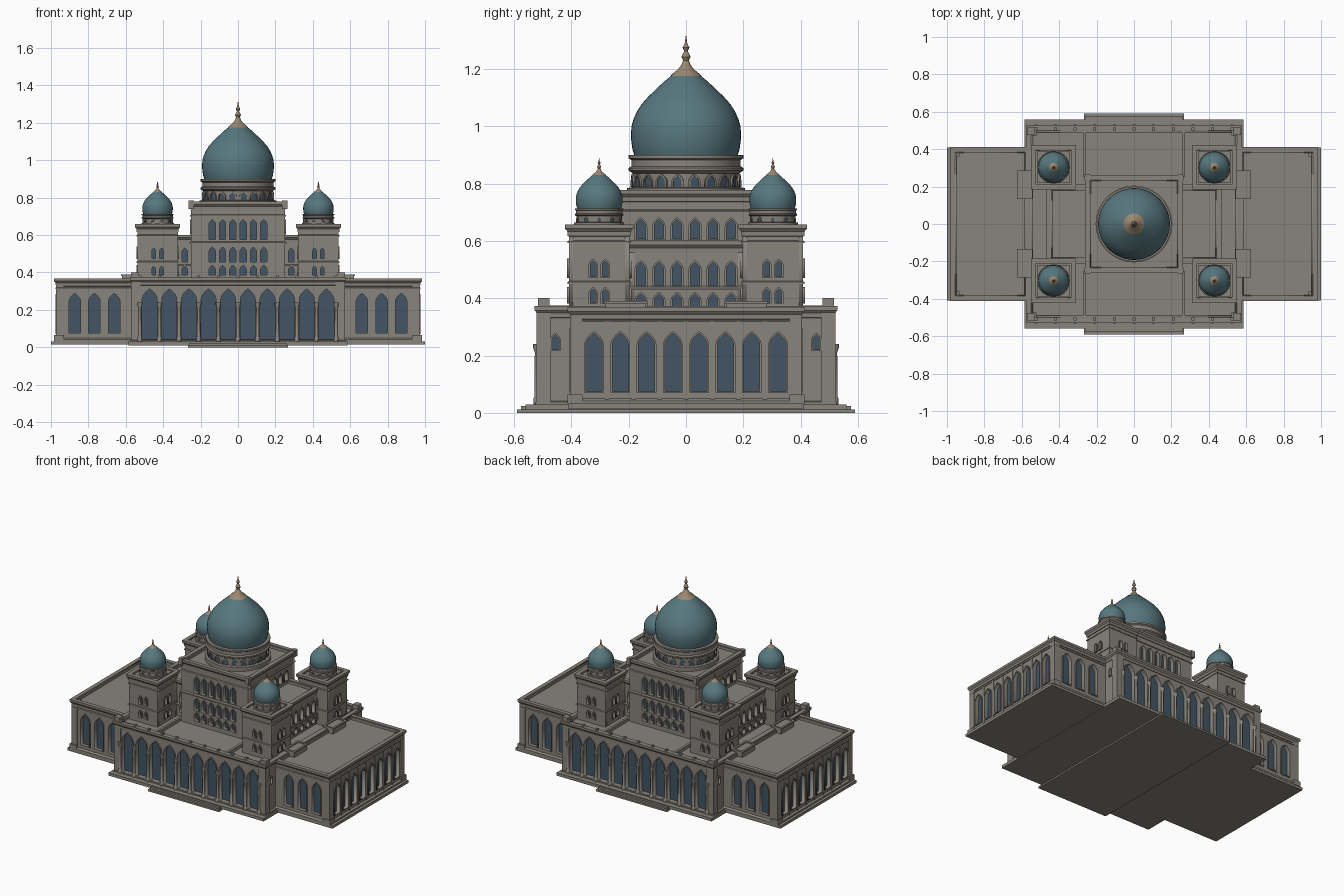
import bpy, bmesh
from math import pi, radians
from mathutils import Matrix, Vector

if "Cube" in bpy.data.objects:
    bpy.data.objects.remove(bpy.data.objects["Cube"])


def material(name, color):
    m = bpy.data.materials.new(name)
    m.use_nodes = True
    m.diffuse_color = (*color, 1)
    m.node_tree.nodes["Principled BSDF"].inputs["Base Color"].default_value = (*color, 1)
    return m


STONE = material("warm grey stone", (0.25, 0.228, 0.2))
GLASS = material("blue window glass", (0.055, 0.09, 0.125))
TEAL = material("teal dome", (0.095, 0.185, 0.21))
GOLD = material("dull gold", (0.33, 0.245, 0.16))
round_parts = []


def finish(name, bm, mat):
    bmesh.ops.remove_doubles(bm, verts=bm.verts, dist=1e-5)
    bmesh.ops.recalc_face_normals(bm, faces=bm.faces)
    mesh = bpy.data.meshes.new(name)
    bm.to_mesh(mesh)
    bm.free()
    mesh.materials.clear()
    mesh.materials.append(mat)
    ob = bpy.data.objects.new(name, mesh)
    bpy.context.collection.objects.link(ob)
    return ob


def box(name, c, hx, hy, z0, z1, mat=STONE):
    bm = bmesh.new()
    m = Matrix.Translation((c[0], c[1], (z0 + z1) / 2)) @ Matrix.Diagonal((2 * hx, 2 * hy, z1 - z0, 1))
    bmesh.ops.create_cube(bm, size=1, matrix=m)
    return finish(name, bm, mat)


def moulding(name, c, hx, hy, profile):
    """Closed (offset, height) profile swept round a rectangle."""
    bm = bmesh.new()
    loops = [[bm.verts.new((c[0] + sx * (hx + o), c[1] + sy * (hy + o), z))
              for sx, sy in ((-1, -1), (1, -1), (1, 1), (-1, 1))] for o, z in profile]
    for a, b in zip(loops, loops[1:] + loops[:1]):
        for i in range(4):
            j = (i + 1) % 4
            bm.faces.new((a[i], a[j], b[j], b[i]))
    return finish(name, bm, STONE)


def lathe(name, profile, mat, c=(0, 0), base=0, scale=1, steps=48):
    bm = bmesh.new()
    vs = [bm.verts.new((c[0] + r * scale, c[1], base + z * scale)) for r, z in profile]
    es = [bm.edges.new(p) for p in zip(vs, vs[1:])]
    bmesh.ops.spin(bm, geom=vs + es, cent=(c[0], c[1], 0), axis=(0, 0, 1), angle=2 * pi, steps=steps)
    ob = finish(name, bm, mat)
    round_parts.append(ob)
    return ob


def arch(u, w, z0, z1):
    """Outline of a slightly pointed arch."""
    rise = min(w * 0.75, (z1 - z0) * 0.6)
    side = [(w / 2 * (1 - (i / 7) ** 2.1), z1 - rise + rise * i / 7) for i in range(8)]
    right = [(u + x, z) for x, z in side]
    left = [(u - x, z) for x, z in reversed(side[:-1])]
    return [(u - w / 2, z0), (u + w / 2, z0)] + right + left


def sheet(name, outlines, thick, matrix, mat):
    """Flat outlines, with nested ones as holes, extruded to a plate."""
    cu = bpy.data.curves.new(name, "CURVE")
    cu.dimensions = "2D"
    cu.fill_mode = "BOTH"
    cu.extrude = thick / 2
    for pts in outlines:
        sp = cu.splines.new("POLY")
        sp.points.add(len(pts) - 1)
        for p, (x, y) in zip(sp.points, pts):
            p.co = (x, y, 0, 1)
        sp.use_cyclic_u = True
    tmp = bpy.data.objects.new(name, cu)
    bpy.context.collection.objects.link(tmp)
    dg = bpy.context.evaluated_depsgraph_get()
    flat = bpy.data.meshes.new_from_object(tmp.evaluated_get(dg))
    bm = bmesh.new()
    bm.from_mesh(flat)
    bpy.data.objects.remove(tmp)
    bpy.data.meshes.remove(flat)
    bm.transform(matrix)
    return finish(name, bm, mat)


def facing(c, turn, d):
    return (Matrix.Translation((c[0], c[1], 0)) @ Matrix.Rotation(turn, 4, "Z")
            @ Matrix.Translation((0, -d, 0)) @ Matrix.Rotation(pi / 2, 4, "X"))


def block(name, c, hx, hy, z0, z1, front, side, t=0.02):
    """Four pierced walls round a glass core, with sunk roof and cornice."""
    for k in range(4):
        half, d, holes = (hx, hy, front) if k % 2 == 0 else (hy - t, hx, side)
        arches = [arch(*h) for h in holes]
        rect = [(-half, z0), (half, z0), (half, z1), (-half, z1)]
        sheet(name + "_wall", [rect] + arches, t, facing(c, k * pi / 2, d - t / 2), STONE)
        if holes:
            rims = [arch(u, w + 0.013, a - 0.004, b + 0.008) for u, w, a, b in holes]
            sheet(name + "_window_trim", rims + arches, 0.012, facing(c, k * pi / 2, d), STONE)
    box(name + "_glazing", c, hx - t, hy - t, z0 + 0.002, z1 - 0.025, GLASS)
    box(name + "_roof", c, hx - t, hy - t, z1 - 0.025, z1 - 0.018)
    moulding(name + "_cornice", c, hx, hy, [(-0.004, z1 - 0.04), (0.004, z1 - 0.038), (0.005, z1 - 0.022),
             (0.013, z1 - 0.012), (0.013, z1 + 0.003), (-0.014, z1 + 0.003), (-0.014, z1 - 0.012)])


def course(name, c, hx, hy, z, out=0.008, h=0.014):
    moulding(name, c, hx, hy, [(-0.004, z), (out, z), (out, z + h * 0.6), (0, z + h), (-0.004, z + h)])


def row(n, gap, w, z0, z1):
    return [((i - (n - 1) / 2) * gap, w, z0, z1) for i in range(n)]


O = (0, 0)
SIDES = (-1, 1)

# Ground slabs and entrance steps
box("wing_platform", O, 1.0, 0.41, 0.014, 0.032)
box("hall_platform", O, 0.585, 0.56, 0.01, 0.03)
box("lower_step", O, 0.268, 0.59, 0, 0.012)
box("upper_step", O, 0.262, 0.575, 0.012, 0.024)

# Great hall with arcades front and back
block("hall", O, 0.565, 0.515, 0.03, 0.37, row(10, 0.105, 0.08, 0.04, 0.312),
      [(s * 0.455, 0.024, 0.222, 0.272) for s in SIDES], 0.025)
course("hall_plinth", O, 0.565, 0.515, 0.03, 0.01, 0.012)
for s in SIDES:
    for i in range(11):
        c = ((i - 5) * 0.105, s * 0.52)
        lathe("arcade_column", [(0.013, 0.03), (0.013, 0.05), (0.009, 0.056), (0.008, 0.21),
                                (0.014, 0.228), (0.014, 0.24), (0, 0.24)], STONE, c, steps=10)
        box("parapet_post", (c[0], s * 0.508), 0.008, 0.008, 0.37, 0.384)
    for r in SIDES:
        box("corner_pier", (r * 0.547, s * 0.497), 0.025, 0.025, 0.03, 0.372)
        box("corner_post", (r * 0.552, s * 0.497), 0.02, 0.02, 0.37, 0.4)
        box("terrace_rail", (r * 0.265, s * 0.38), 0.008, 0.125, 0.34, 0.374)
        box("roof_bay", (r * 0.585, s * 0.21), 0.035, 0.07, 0.34, 0.383)
        moulding("roof_bay_rim", (r * 0.585, s * 0.21), 0.035, 0.07,
                 [(-0.008, 0.38), (0.006, 0.38), (0.006, 0.39), (-0.008, 0.39)])

# Side wings
for s in SIDES:
    c = (s * 0.7675, 0)
    block("wing", c, 0.2025, 0.4, 0.03, 0.365, row(3, 0.105, 0.062, 0.075, 0.288),
          row(8, 0.0917, 0.056, 0.075, 0.278))
    course("wing_plinth", c, 0.2025, 0.4, 0.03, 0.012, 0.02)
    course("wing_band", c, 0.2025, 0.4, 0.312, 0.005, 0.01)
    for r in SIDES:
        box("wing_pier", (s * 0.953, r * 0.383), 0.021, 0.021, 0.03, 0.36)
        box("wing_pier_base", (s * 0.957, r * 0.387), 0.026, 0.026, 0.03, 0.065)
    for i in range(9):
        box("wing_pilaster", (s * 0.968, (i - 4) * 0.0917), 0.006, 0.007, 0.03, 0.32)

# Cross block joining the towers, and the central block
link = [(s * 0.285, 0.028, a, b) for s in SIDES for a, b in ((0.385, 0.435), (0.455, 0.53))]
six = 0.063
block("cross_block", O, 0.455, 0.2, 0.34, 0.598, link,
      row(6, six, 0.032, 0.372, 0.415) + row(6, six, 0.032, 0.445, 0.525))
course("cross_block_band", O, 0.455, 0.2, 0.428)
block("central_block", O, 0.25, 0.25, 0.34, 0.775,
      row(6, 0.055, 0.034, 0.385, 0.438) + row(6, 0.055, 0.034, 0.455, 0.535)
      + row(6, 0.055, 0.034, 0.575, 0.682),
      row(6, six, 0.032, 0.608, 0.675))
course("central_block_band", O, 0.25, 0.25, 0.552)
course("central_block_upper_band", O, 0.25, 0.25, 0.7, 0.006, 0.01)
for x in SIDES:
    for y in SIDES:
        box("central_corner_post", (x * 0.25, y * 0.25), 0.014, 0.014, 0.74, 0.785)

# Dome profiles, shared by the large and small domes
DRUM = [(0, -0.02), (0.205, -0.02), (0.205, 0.014), (0.186, 0.018), (0.186, 0.066), (0.2, 0.075),
        (0.2, 0.084), (0.191, 0.09), (0.191, 0.112), (0.2, 0.118), (0.2, 0.129), (0.17, 0.131)]
DOME = [(0.18, 0.128), (0.187, 0.15), (0.191, 0.18), (0.192, 0.205), (0.19, 0.23), (0.183, 0.255),
        (0.171, 0.282), (0.155, 0.307), (0.132, 0.333), (0.104, 0.36), (0.074, 0.388), (0.044, 0.412)]
FINIAL = [(0.056, 0.405), (0.046, 0.414), (0.026, 0.43), (0.015, 0.447), (0.01, 0.46), (0.016, 0.472),
          (0.01, 0.485), (0.006, 0.493), (0.012, 0.505), (0.005, 0.517), (0.003, 0.53), (0, 0.55)]


def dome(name, c, base, k, windows):
    lathe(name + "_drum", DRUM, STONE, c, base, k)
    lathe(name + "_shell", DOME, TEAL, c, base, k)
    lathe(name + "_finial", FINIAL, GOLD, c, base, k, 20)
    for i in range(windows):
        at = facing(c, 2 * pi * (i + 0.5) / windows, 0.186 * k)
        w, z0, z1 = 0.03 * k, base + 0.02 * k, base + 0.058 * k
        sheet(name + "_window", [arch(0, w, z0, z1)], 0.004 * k, at, GLASS)
        sheet(name + "_window_trim", [arch(0, w + 0.012 * k, z0 - 0.002 * k, z1 + 0.006 * k),
                                      arch(0, w, z0, z1)], 0.012 * k, at, STONE)


dome("main_dome", O, 0.77, 1, 20)

# Four corner towers
pair = [(s * 0.021, 0.019, a, b) for s in SIDES for a, b in ((0.385, 0.432), (0.475, 0.53))]
for x in SIDES:
    for y in SIDES:
        c = (x * 0.43, y * 0.303)
        block("tower", c, 0.108, 0.106, 0.34, 0.655, pair, pair, 0.015)
        course("tower_band", c, 0.108, 0.106, 0.45, 0.005, 0.01)
        course("tower_upper_band", c, 0.108, 0.106, 0.592, 0.005, 0.01)
        box("tower_roof_step", c, 0.085, 0.085, 0.63, 0.655)
        dome("tower_dome", c, 0.658, 0.425, 10)

# Smooth shading on the turned parts
bpy.ops.object.select_all(action="DESELECT")
for ob in round_parts:
    ob.select_set(True)
bpy.context.view_layer.objects.active = round_parts[0]
bpy.ops.object.shade_smooth_by_angle(angle=radians(35))
